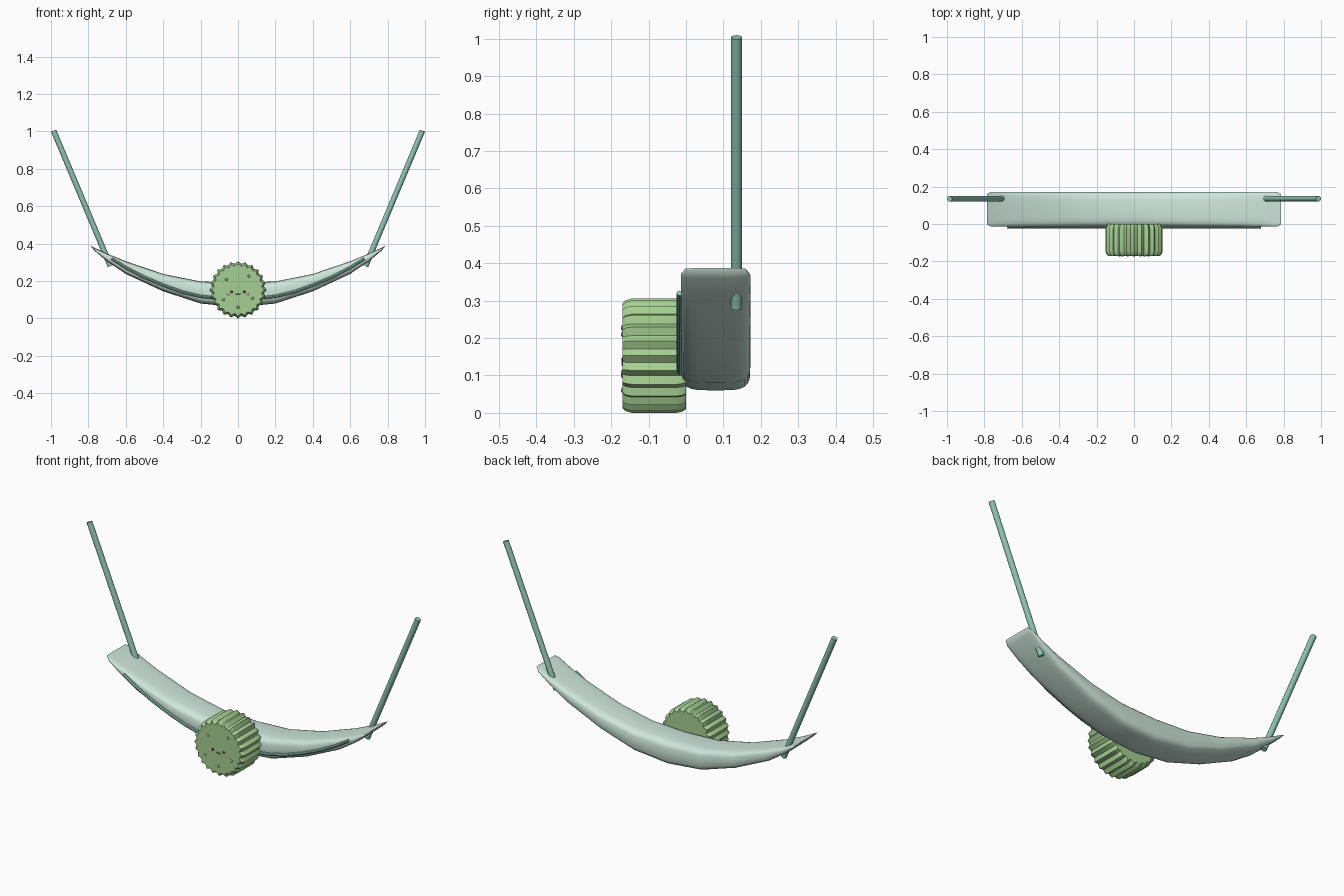
import bpy, bmesh, math
from mathutils import Vector

if "Cube" in bpy.data.objects:
    bpy.data.objects.remove(bpy.data.objects["Cube"])


def material(name, rgb):
    m = bpy.data.materials.new(name)
    m.diffuse_color = (*rgb, 1)
    m.use_nodes = True
    m.node_tree.nodes["Principled BSDF"].inputs["Base Color"].default_value = m.diffuse_color
    return m


MINT = material("mint", (0.62, 0.80, 0.72))
TEAL = material("teal", (0.27, 0.56, 0.45))
GREEN = material("green", (0.38, 0.63, 0.29))
DARK_GREEN = material("dark green", (0.22, 0.42, 0.18))
PINK = material("pink", (0.85, 0.35, 0.45))
BLACK = material("black", (0.03, 0.03, 0.03))


def loft(name, rings, mat, angle=40):
    """Skin closed rings of equal length and cap both ends."""
    bm = bmesh.new()
    rows = [[bm.verts.new(p) for p in r] for r in rings]
    n = len(rows[0])
    for a, b in zip(rows, rows[1:]):
        for i in range(n):
            bm.faces.new((a[i], a[(i + 1) % n], b[(i + 1) % n], b[i]))
    bm.faces.new(rows[0])
    bm.faces.new(rows[-1])
    bmesh.ops.recalc_face_normals(bm, faces=bm.faces)
    me = bpy.data.meshes.new(name)
    bm.to_mesh(me)
    bm.free()
    ob = bpy.data.objects.new(name, me)
    bpy.context.collection.objects.link(ob)
    me.materials.append(mat)
    bpy.context.view_layer.objects.active = ob
    bpy.ops.object.select_all(action='DESELECT')
    ob.select_set(True)
    bpy.ops.object.shade_smooth_by_angle(angle=math.radians(angle))
    return ob


def tube(name, points, radius, mat, sides=12):
    """Round tube along a path lying in an xz plane."""
    pts = [Vector(p) for p in points]
    rings = []
    for i, p in enumerate(pts):
        t = (pts[min(i + 1, len(pts) - 1)] - pts[max(i - 1, 0)]).normalized()
        side = Vector((0, 1, 0))
        up = t.cross(side)
        rings.append([p + radius * (math.cos(a) * side + math.sin(a) * up)
                      for a in (2 * math.pi * k / sides for k in range(sides))])
    return loft(name, rings, mat)


def bead(name, x, z, scale, mat):
    bpy.ops.mesh.primitive_uv_sphere_add(segments=12, ring_count=8, radius=1,
                                         location=(x, -0.168, z))
    ob = bpy.context.object
    ob.name = name
    ob.scale = scale
    ob.data.materials.append(mat)
    bpy.ops.object.shade_smooth()


def mirrored(half):
    return [(-h[0], *h[1:]) for h in reversed(half[1:])] + half


# Crescent band: x, bottom z, top z
stations = mirrored([(0, .06, .19), (.2, .08, .198), (.4, .145, .238),
                     (.6, .238, .306), (.7, .305, .347), (.765, .36, .377),
                     (.785, .382, .387)])
rings = []
for x, lo, hi in stations:
    ring = []
    half_width = 0.093 - (0.012 if abs(x) > .78 else 0)
    for k in range(24):
        a = 2 * math.pi * k / 24
        c, s = math.cos(a), math.sin(a)
        u = math.copysign(abs(c) ** 0.5, c)
        v = math.copysign(abs(s) ** 0.5, s)
        ring.append((x, 0.079 + half_width * u, (lo + hi) / 2 + (hi - lo) / 2 * v))
    rings.append(ring)
loft("band", rings, MINT, 70)

# Piping along the front of the band
piping = mirrored([(0, .104), (.1, .107), (.2, .118), (.3, .142), (.4, .178),
                   (.5, .22), (.6, .272), (.675, .32)])
tube("front_piping", [(x, -0.017, z) for x, z in piping], 0.008, TEAL, 8)

# Straps
for s, side in ((-1, "left"), (1, "right")):
    tube(side + "_strap", [(s * .682, .135, .28), (s * .986, .135, 1.004)], 0.015, TEAL)

# Pleated round medallion
TEETH, CZ = 24, 0.153
rings = []
for y, r in ((-.17, .140), (-.162, .148), (-.145, .153), (-.025, .153),
             (-.008, .149), (0, .143)):
    ring = []
    for k in range(2 * TEETH):
        a = math.pi * k / TEETH + math.pi / 2
        rr = r - (0.013 if k % 2 else 0)
        ring.append((rr * math.cos(a), y, CZ + rr * math.sin(a)))
    rings.append(ring)
loft("medallion", rings, GREEN, 30)

# Raised spots and face
for x, z in ((-.062, .21), (.057, .227), (-.078, .1), (.078, .108), (0, .06),
             (-.055, .085), (.055, .155), (-.07, .155)):
    if abs(x) != .055 and x != -.07:
        bead("spot", x, z, (.008, .006, .008), DARK_GREEN)
for s in (-1, 1):
    bead("eye", s * .033, .142, (.008, .005, .007), BLACK)
    bead("cheek", s * .052, .131, (.012, .004, .006), PINK)
arc = [(.012 * math.sin(t), -.170, .135 - .008 * abs(math.sin(2 * t)))
       for t in (-1.57, -1.2, -.8, -.4, 0, .4, .8, 1.2, 1.57)]
tube("mouth", arc, 0.002, BLACK, 6)
